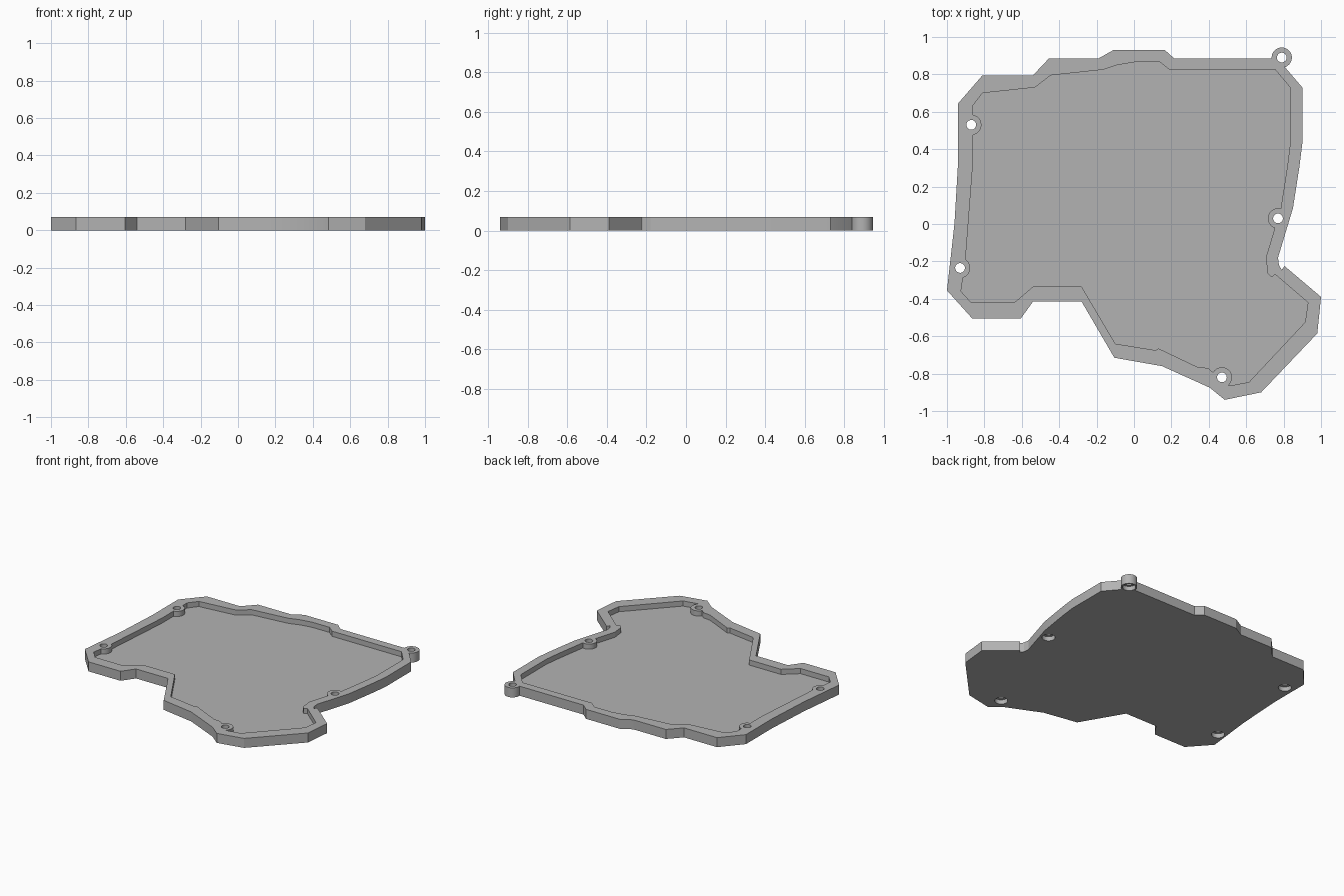
import bpy, bmesh, math

old = bpy.data.objects.get("Cube")
if old:
    bpy.data.objects.remove(old, do_unlink=True)

HEIGHT, FLOOR = 0.07, 0.032
BOSS_R, HOLE_R, BORE_R, BORE_DEPTH = 0.054, 0.026, 0.044, 0.032

OUTER = [(-.11, .93), (.165, .93), (.215, .885), (.74, .885), (.81, .835), (.9, .73),
         (.9, .43), (.885, .31), (.85, .085), (.77, -.18), (.775, -.22), (.79, -.245),
         (.805, -.225), (1, -.39), (.98, -.585), (.68, -.9), (.485, -.94),
         (.405, -.875), (.15, -.76), (-.105, -.715), (-.28, -.415), (-.54, -.415),
         (-.605, -.505), (-.865, -.505), (-1, -.355), (-.96, 0), (-.94, .34),
         (-.94, .645), (-.81, .795), (-.54, .795), (-.455, .885), (-.19, .885)]
INNER = [(-.81, .7), (-.53, .73), (-.445, .795), (-.165, .825), (-.09, .85), (0, .865),
         (.14, .865), (.19, .825), (.755, .825), (.835, .73), (.835, .43), (.82, .31),
         (.785, .085), (.705, -.18), (.715, -.265), (.735, -.285), (.755, -.27),
         (.93, -.42), (.915, -.525), (.615, -.845), (.51, -.865), (.395, -.77),
         (.34, -.765), (.13, -.665), (.115, -.675), (-.1, -.64), (-.28, -.335),
         (-.54, -.335), (-.64, -.42), (-.87, -.42), (-.925, -.36), (-.9, -.18),
         (-.86, .34), (-.86, .635)]
LUG = (.79, .89)
BOSSES = [(-.87, .53), (-.93, -.235), (.77, .03), (.47, -.82)]


def prism(name, points, z0, z1):
    """Extrude a flat outline between two heights."""
    bm = bmesh.new()
    base = bm.faces.new([bm.verts.new((x, y, z0)) for x, y in points])
    top = bmesh.ops.extrude_face_region(bm, geom=[base])["geom"]
    bmesh.ops.translate(bm, vec=(0, 0, z1 - z0),
                        verts=[v for v in top if isinstance(v, bmesh.types.BMVert)])
    bmesh.ops.recalc_face_normals(bm, faces=bm.faces)
    mesh = bpy.data.meshes.new(name)
    bm.to_mesh(mesh)
    bm.free()
    obj = bpy.data.objects.new(name, mesh)
    bpy.context.collection.objects.link(obj)
    return obj


def disc(centre, radius, z0, z1, sides=40):
    ring = [2 * math.pi * i / sides for i in range(sides)]
    return prism("round_cutter", [(centre[0] + radius * math.cos(a),
                                   centre[1] + radius * math.sin(a)) for a in ring], z0, z1)


def combine(target, tool, operation):
    """Apply a boolean and discard the tool object."""
    tool.hide_render = True
    mod = target.modifiers.new("combine", "BOOLEAN")
    mod.object, mod.operation, mod.solver = tool, operation, "EXACT"
    bpy.context.view_layer.objects.active = target
    bpy.ops.object.modifier_apply(modifier=mod.name)
    bpy.data.objects.remove(tool, do_unlink=True)


# Tray body with its corner lug
tray = prism("tray", OUTER, 0, HEIGHT)
combine(tray, disc(LUG, BOSS_R, 0, HEIGHT), "UNION")

# Pocket, leaving the screw bosses standing
pocket = prism("pocket_cutter", INNER, FLOOR, HEIGHT + .1)
for centre in BOSSES:
    combine(pocket, disc(centre, BOSS_R, -.1, HEIGHT + .3), "DIFFERENCE")
combine(tray, pocket, "DIFFERENCE")

# Screw holes, counterbored from below
for centre in BOSSES + [LUG]:
    combine(tray, disc(centre, HOLE_R, -.1, HEIGHT + .1), "DIFFERENCE")
    combine(tray, disc(centre, BORE_R, -.1, BORE_DEPTH), "DIFFERENCE")

# Grey plastic
grey = bpy.data.materials.new("grey_plastic")
grey.use_nodes = True
colour = (.45, .45, .45, 1)
grey.diffuse_color = colour
grey.node_tree.nodes["Principled BSDF"].inputs["Base Color"].default_value = colour
tray.data.materials.clear()
tray.data.materials.append(grey)
for face in tray.data.polygons:
    face.material_index = 0

bpy.ops.object.select_all(action="DESELECT")
tray.select_set(True)
bpy.context.view_layer.objects.active = tray
bpy.ops.object.shade_smooth_by_angle(angle=math.radians(20))
